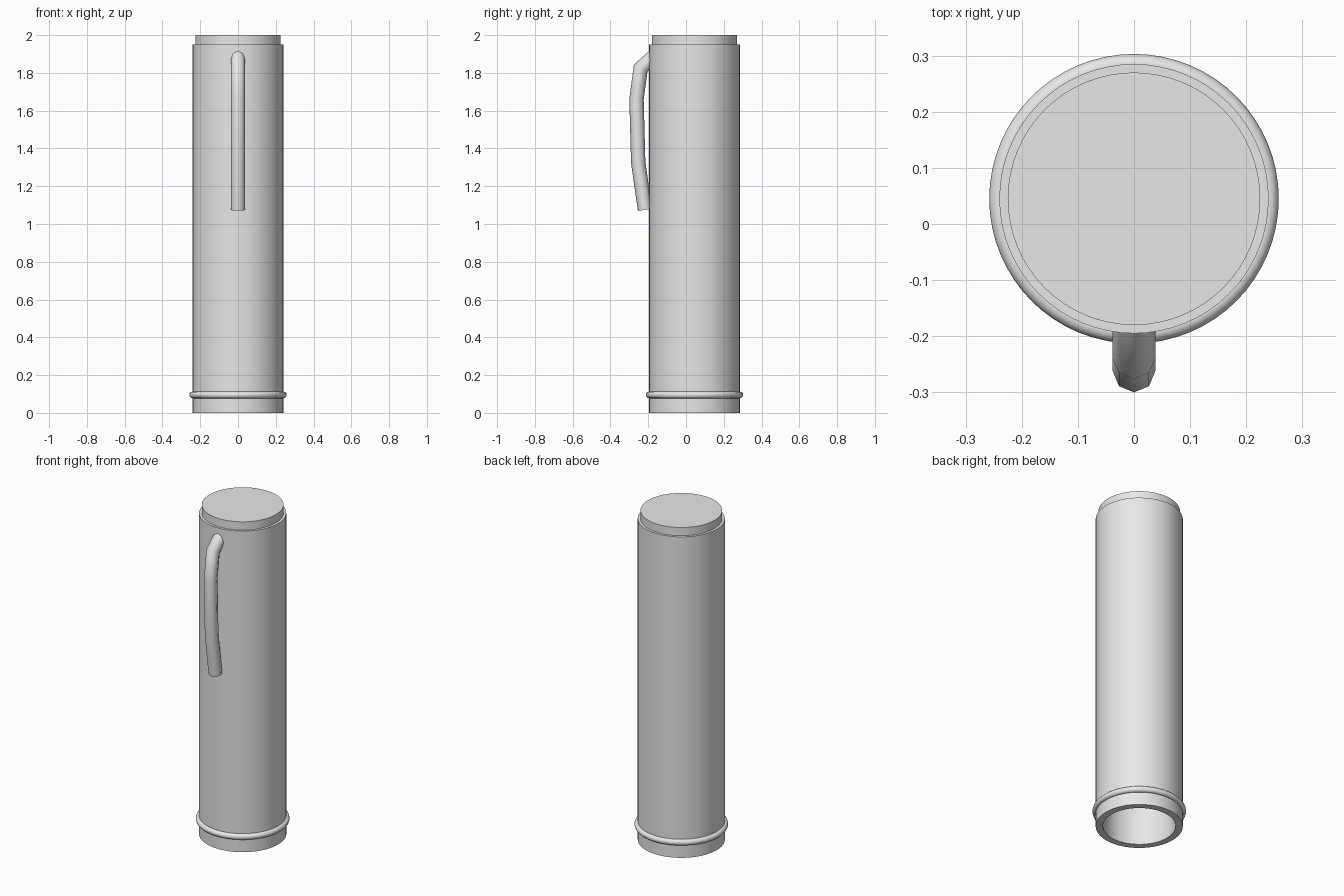
import bpy, bmesh, math
from mathutils import Vector

if "Cube" in bpy.data.objects:
    bpy.data.objects.remove(bpy.data.objects["Cube"])

CY = 0.045      # the tube axis sits behind the origin to make room for the clip
SEG = 64

grey = bpy.data.materials.new("light_grey")
grey.diffuse_color = (0.8, 0.8, 0.8, 1)
grey.use_nodes = True
grey.node_tree.nodes["Principled BSDF"].inputs["Base Color"].default_value = grey.diffuse_color


def finish(ob, angle):
    ob.data.materials.append(grey)
    bpy.ops.object.select_all(action='DESELECT')
    ob.select_set(True)
    bpy.context.view_layer.objects.active = ob
    bpy.ops.object.shade_smooth_by_angle(angle=math.radians(angle))


def lathe(name, profile):
    """Spin an (r, z) profile around the tube axis."""
    bm = bmesh.new()
    vs = [bm.verts.new((r, CY, z)) for r, z in profile]
    es = [bm.edges.new(p) for p in zip(vs, vs[1:])]
    bmesh.ops.spin(bm, geom=vs + es, cent=(0, CY, 0), axis=(0, 0, 1),
                   angle=math.tau, steps=SEG, use_duplicate=False)
    bmesh.ops.remove_doubles(bm, verts=bm.verts, dist=1e-5)
    bmesh.ops.recalc_face_normals(bm, faces=bm.faces)
    me = bpy.data.meshes.new(name)
    bm.to_mesh(me)
    bm.free()
    ob = bpy.data.objects.new(name, me)
    bpy.context.collection.objects.link(ob)
    finish(ob, 35)


# Hollow cap body with open bottom and stepped, closed top
lathe("cap_body", [(0, 1.91), (0.2, 1.91), (0.2, 0), (0.24, 0), (0.24, 1.95),
                   (0.225, 1.95), (0.225, 2.0), (0, 2.0)])

# Raised ring near the open end
bpy.ops.mesh.primitive_torus_add(location=(0, CY, 0.095), major_radius=0.24,
                                 minor_radius=0.018, major_segments=SEG,
                                 minor_segments=12)
ring = bpy.context.object
ring.name = "rim_ring"
finish(ring, 40)

# Bent eight-sided clip swept along a short path of (y, z) points
path = [(-0.15, 1.905), (-0.24, 1.825), (-0.262, 1.66), (-0.253, 1.325), (-0.217, 1.075)]
R, N = 0.038, 8
pts = [Vector((0, y, z)) for y, z in path]
bm = bmesh.new()
rings = []
for i, p in enumerate(pts):
    d_in = (p - pts[i - 1]).normalized() if i else (pts[1] - p).normalized()
    d_out = (pts[i + 1] - p).normalized() if i < len(pts) - 1 else d_in
    t = (d_in + d_out).normalized()
    side = Vector((1, 0, 0))
    up = t.cross(side) / t.dot(d_in)      # mitred joint
    rings.append([bm.verts.new(p + R * (math.cos(a) * side + math.sin(a) * up))
                  for a in (math.tau * k / N for k in range(N))])
for a, b in zip(rings, rings[1:]):
    for k in range(N):
        bm.faces.new((a[k], a[(k + 1) % N], b[(k + 1) % N], b[k]))
bm.faces.new(rings[0])
bm.faces.new(rings[-1])
bmesh.ops.recalc_face_normals(bm, faces=bm.faces)
me = bpy.data.meshes.new("clip")
bm.to_mesh(me)
bm.free()
clip = bpy.data.objects.new("clip", me)
bpy.context.collection.objects.link(clip)
finish(clip, 50)
